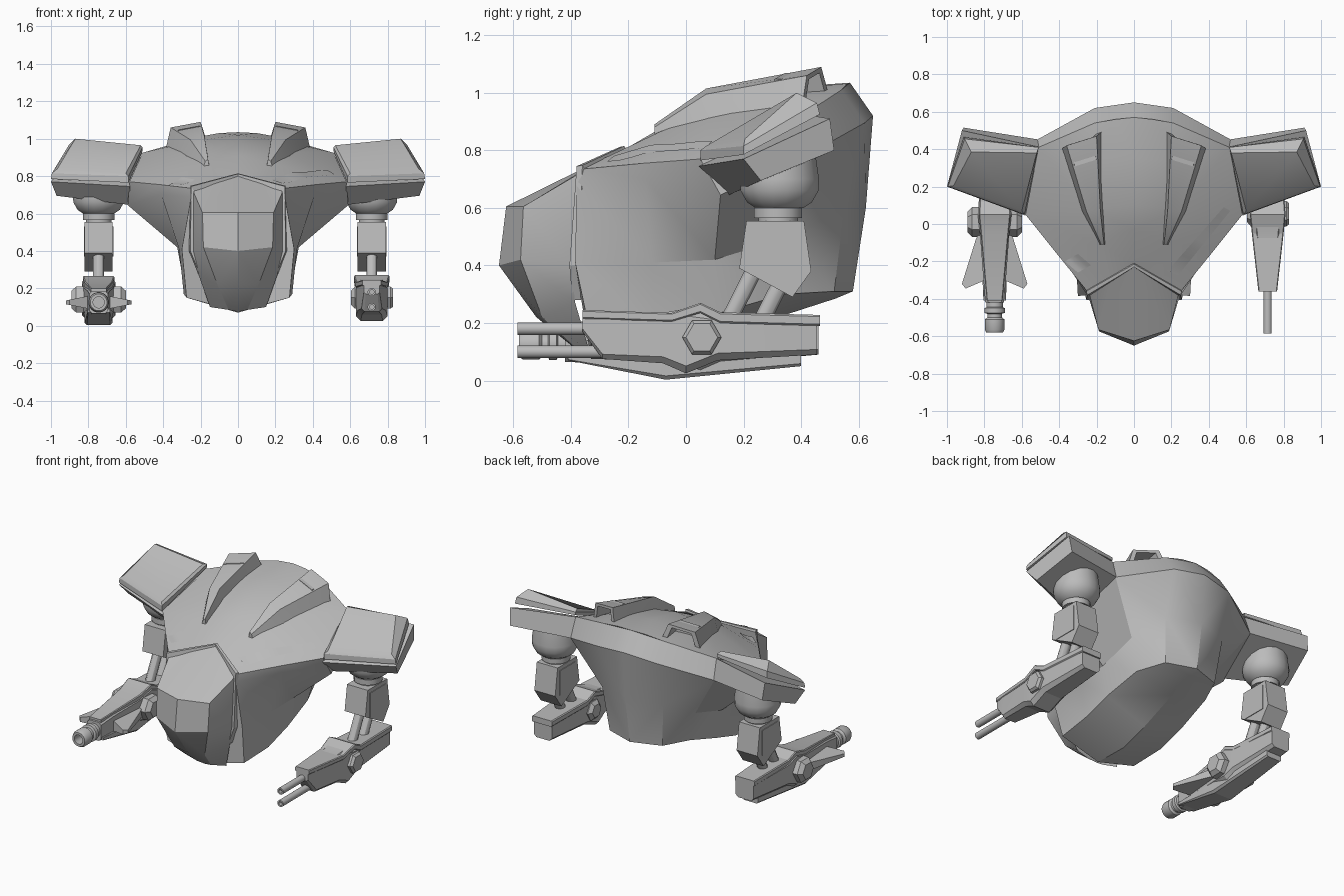
import bpy, bmesh, math
from mathutils import Vector, Matrix
from mathutils.bvhtree import BVHTree

grey = bpy.data.materials.new("hull grey")
grey.diffuse_color = (0.5, 0.5, 0.5, 1)


def finish(name, bm, mirror=False, angle=30):
    bmesh.ops.remove_doubles(bm, verts=bm.verts, dist=0.0005)
    if mirror:
        bmesh.ops.mirror(bm, geom=bm.verts[:] + bm.edges[:] + bm.faces[:],
                         matrix=Matrix.Identity(4), merge_dist=0.001, axis='X')
    bmesh.ops.recalc_face_normals(bm, faces=bm.faces)
    me = bpy.data.meshes.new(name)
    bm.to_mesh(me)
    bm.free()
    ob = bpy.data.objects.new(name, me)
    bpy.context.collection.objects.link(ob)
    me.materials.append(grey)
    bpy.ops.object.select_all(action='DESELECT')
    ob.select_set(True)
    bpy.context.view_layer.objects.active = ob
    bpy.ops.object.shade_smooth_by_angle(angle=math.radians(angle))
    return ob


def loft(name, rings, mirror=False, closed=True, caps=(True, True), angle=30):
    """Skin a list of equal-length point rings."""
    bm = bmesh.new()
    vs = [[bm.verts.new(p) for p in r] for r in rings]
    n = len(rings[0])
    for a, b in zip(vs, vs[1:]):
        for i in range(n if closed else n - 1):
            j = (i + 1) % n
            bm.faces.new((a[i], a[j], b[j], b[i]))
    if caps[0]:
        bm.faces.new(vs[0])
    if caps[1]:
        bm.faces.new(vs[-1])
    return finish(name, bm, mirror, angle)


def lathe(name, profile, origin, axis, n=24, caps=(True, True)):
    """Turn (distance, radius) pairs about an axis."""
    q = Vector((0, 0, 1)).rotation_difference(Vector(axis))
    rings = [[Vector(origin) + q @ Vector((r * math.cos(t), r * math.sin(t), d))
              for t in (2 * math.pi * (i + .5) / n for i in range(n))]
             for d, r in profile]
    return loft(name, rings, caps=caps)


def beam(name, cx, stations, c=0.3):
    """Chamfered bar along y from (y, half width, bottom, top) stations."""
    rings = []
    for y, w, lo, hi in stations:
        k = min(w, (hi - lo) / 2) * c
        half = [(w - k, lo), (w, lo + k), (w, hi - k), (w - k, hi)]
        rings.append([(cx + x, y, z) for x, z in half] +
                     [(cx - x, y, z) for x, z in reversed(half)])
    return loft(name, rings, angle=15)


# Hull: slanted half sections from the canopy seat to the creased tail
hull = loft("hull", [
    [(0, -.22, .80), (.13, -.29, .77), (.25, -.36, .735), (.25, -.38, .69),
     (.30, -.385, .41), (.275, -.33, .15), (0, -.33, .075)],
    [(0, -.03, .91), (.20, -.10, .86), (.42, -.15, .755), (.41, -.14, .70),
     (.315, -.12, .41), (.29, -.10, .17), (0, -.10, .07)],
    [(0, .10, .975), (.24, .08, .93), (.58, .05, .77), (.59, .12, .645),
     (.325, .10, .42), (.29, .10, .23), (0, .10, .13)],
    [(0, .35, 1.02), (.25, .33, .985), (.51, .41, .925), (.52, .45, .80),
     (.32, .36, .50), (.265, .34, .30), (0, .35, .23)],
    [(0, .57, 1.035), (.10, .56, 1.03), (.21, .54, 1.01), (.21, .62, .895),
     (.22, .55, .60), (.19, .515, .31), (0, .52, .285)],
    [(0, .57, 1.035), (0, .57, 1.035), (0, .57, 1.035), (0, .65, .92),
     (0, .625, .60), (0, .58, .31), (0, .52, .285)],
], mirror=True, closed=False, caps=(True, False))

# Faceted canopy and its collar
loft("canopy", [
    [(0, -.22, .805), (0, -.625, .605), (0, -.65, .40), (0, -.52, .22), (0, -.34, .075)],
    [(.12, -.285, .775), (.19, -.565, .605), (.185, -.575, .42), (.11, -.50, .22), (.05, -.35, .085)],
    [(.24, -.36, .735), (.24, -.37, .72), (.24, -.40, .40), (.21, -.385, .27), (.15, -.335, .10)],
], mirror=True, closed=False, caps=(False, False), angle=28)
loft("canopy_collar", [
    [(0, -.205, .80), (0, -.215, .815), (0, -.23, .812), (0, -.23, .79)],
    [(.25, -.35, .73), (.255, -.36, .748), (.25, -.38, .745), (.235, -.38, .72)],
    [(.26, -.37, .40), (.262, -.375, .40), (.255, -.405, .40), (.235, -.405, .40)],
    [(.21, -.36, .29), (.215, -.365, .28), (.205, -.395, .28), (.19, -.395, .29)],
], mirror=True, angle=20)

# Shoulder wings: slab below, raised armour plate above
loft("wing_slab", [
    [(.57, .15, .645), (.97, .26, .695), (.91, .515, .80), (.50, .45, .80)],
    [(.58, .045, .745), (1.0, .20, .77), (.92, .50, .91), (.50, .41, .925)],
], mirror=True)
loft("wing_plate", [
    [(.585, .05, .765), (1.0, .20, .785), (.91, .465, .925), (.51, .41, .935)],
    [(.585, .05, .80), (.995, .20, .815), (.905, .455, .965), (.51, .41, .955)],
    [(.60, .07, .815), (.965, .205, .84), (.87, .385, 1.0), (.52, .38, .965)],
], mirror=True)

# Dorsal vents with recessed rear openings
vent_back = [(.165, .50, .98), (.20, .47, 1.09), (.36, .42, 1.06), (.39, .40, .93)]
mid = sum((Vector(p) for p in vent_back), Vector()) / 4
inner = [mid + (Vector(p) - mid) * .72 for p in vent_back]
loft("dorsal_vent", [
    [(.15, -.11, .83), (.16, -.11, .89), (.175, -.11, .88), (.19, -.11, .83)],
    [(.16, .07, .90), (.18, .07, 1.015), (.255, .07, .995), (.285, .07, .88)],
    vent_back, inner, [p - Vector((.02, .12, 0)) for p in inner],
], mirror=True)

# Thin hull panels laid onto the skin
bm = bmesh.new()
bm.from_mesh(hull.data)
skin = BVHTree.FromBMesh(bm)
bm.free()


def panel(name, a, b, c, d, n=8):
    bm = bmesh.new()
    rows = []
    for i in range(n + 1):
        t = i / n
        row = []
        for p, q in ((a, b), (d, c)):
            x, y = p[0] + (q[0] - p[0]) * t, p[1] + (q[1] - p[1]) * t
            hit = skin.ray_cast(Vector((x, y, 3)), Vector((0, 0, -1)))[0]
            row.append(bm.verts.new((x, y, (hit.z if hit else .8) + .004)))
        rows.append(row)
    for r, s in zip(rows, rows[1:]):
        bm.faces.new((r[0], s[0], s[1], r[1]))
    finish(name, bm)


panel("side_panel", (.18, -.25), (.48, .09), (.515, .07), (.235, -.275))
panel("small_panel", (-.30, -.16), (-.37, -.20), (-.30, -.26), (-.23, -.22))


# Upper arms: shoulder cup, neck, elbow block, twin struts
def upper_arm(side, cx):
    lathe(side + "_shoulder_cup", [(0, .125), (.10, .14), (.14, .138), (.18, .115), (.20, .085)],
          (cx, .325, .80), (0, 0, -1), 16)
    lathe(side + "_neck", [(0, .06), (.01, .085), (.045, .085), (.045, .07), (.06, .07)],
          (cx, .32, .61), (0, 0, -1), 16)
    outline = [(.21, .555), (.41, .555), (.435, .38), (.37, .29), (.185, .39)]
    loft(side + "_elbow_block", [[(cx + s * .075, y, z) for y, z in outline] for s in (-1, 1)])
    for s in (-1, 1):
        loft(f"{side}_elbow_panel_{'outer' if s > 0 else 'inner'}",
             [[(cx + s * x, y, z) for y, z in
               ((.23, .37), (.39, .37), (.39, .53), (.23, .53))] for x in (.074, .079)])
    for i, (y, z) in enumerate(((.245, .40), (.345, .37))):
        lathe(f"{side}_strut_{i + 1}", [(0, .03), (.22, .03)], (cx, y, z), (0, -.45, -.89), 12)


RX, LX = .715, -.745
upper_arm("right", RX)
upper_arm("left", LX)

# Right forearm with two stacked barrels
beam("right_forearm", RX, [(-.36, .042, .17, .24), (-.29, .055, .075, .24), (-.08, .075, .06, .235),
                           (0, .085, .025, .25), (.11, .085, .07, .235), (.455, .065, .09, .21)])
beam("right_top_rail", RX, [(-.36, .05, .215, .245), (-.05, .085, .205, .235), (.05, .095, .235, .27),
                            (.12, .09, .20, .237), (.465, .072, .19, .228)])
for i, z in enumerate((.18, .10)):
    lathe(f"right_barrel_{i + 1}", [(.12, .012), (0, .012), (0, .022), (.29, .022)],
          (RX, -.585, z), (0, 1, 0), 14)
lathe("right_hub", [(0, .045), (.02, .068), (.21, .068), (.225, .055)],
      (RX - .11, .055, .15), (1, 0, 0), 6)

# Left forearm with side fins, keel and one heavy cannon
beam("left_forearm", LX, [(-.42, .05, .065, .185), (-.30, .06, .06, .205), (-.06, .078, .05, .225),
                          (.05, .09, .03, .26), (.12, .085, .06, .23), (.46, .065, .09, .21)])
beam("left_top_rail", LX, [(-.41, .042, .175, .20), (-.05, .075, .20, .235),
                           (.05, .085, .23, .265), (.12, .08, .20, .235), (.46, .07, .19, .225)])
beam("left_keel", LX, [(-.41, .06, .07, .09), (-.07, .075, .003, .09), (.40, .055, .05, .11)])
for s in (-1, 1):
    plan = [(.05, .02), (.10, -.08), (.175, -.32), (.155, -.345), (.05, -.30)]
    loft("left_fin_" + ("outer" if s > 0 else "inner"),
         [[(LX + s * x, y, z + (.05 - x) * .2 * k) for x, y in plan]
          for z, k in ((.09, -1), (.16, 1))])
lathe("left_cannon", [(.14, .03), (0, .03), (0, .045), (.015, .053), (.07, .053), (.08, .04),
                      (.10, .04), (.105, .055), (.13, .055), (.135, .045), (.18, .045)],
      (LX, -.58, .125), (0, 1, 0), 20)
lathe("left_hub", [(0, .055), (.025, .08), (.265, .08), (.29, .055)],
      (LX - .145, .01, .14), (1, 0, 0), 6)
